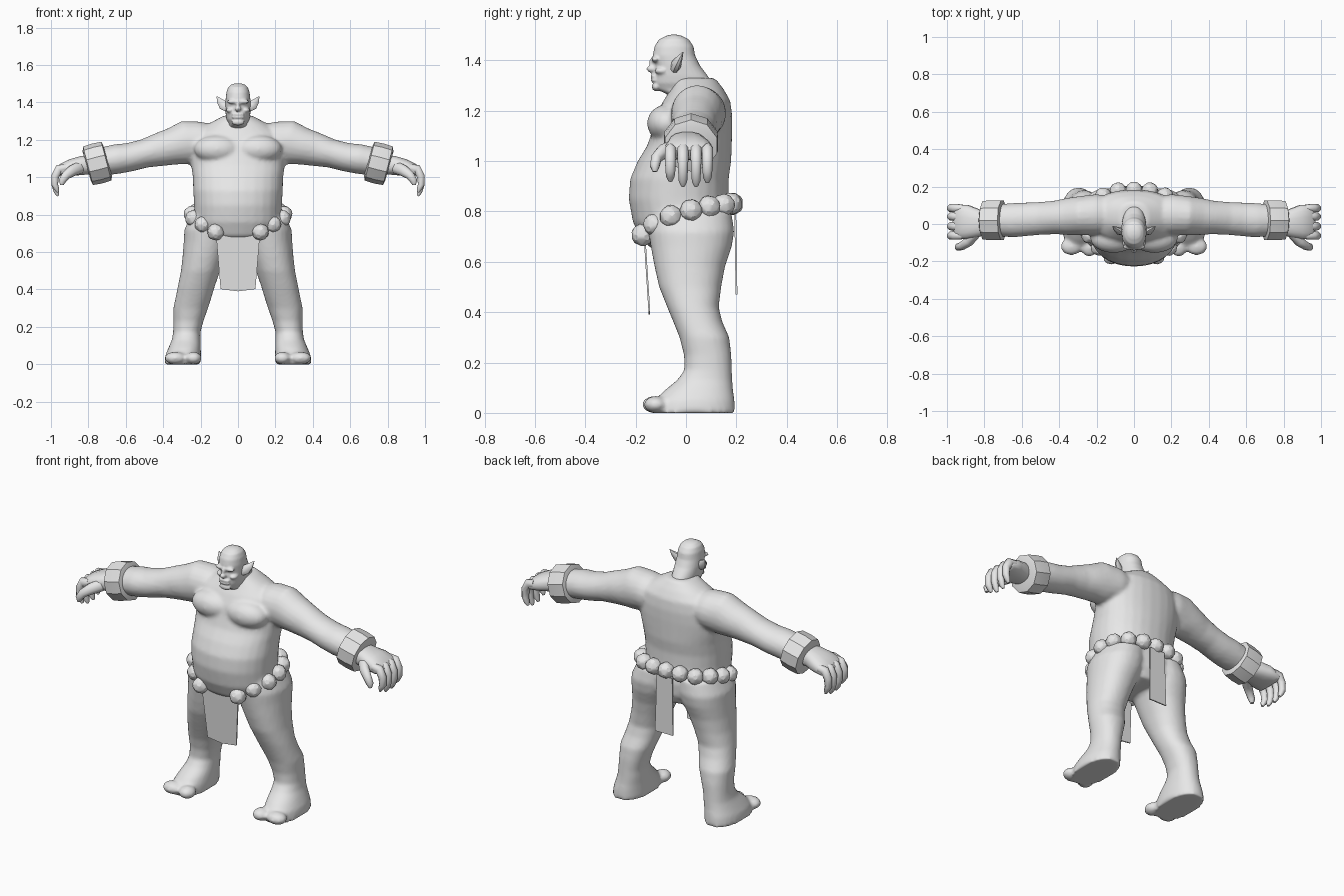
import bpy, bmesh, math
from mathutils import Vector, Matrix

skin = bpy.data.materials.new("plain_grey")
skin.diffuse_color = (0.8, 0.8, 0.8, 1)


def loft(bm, rings, n=24, power=2.0, s=1):
    """Skin a closed tube through rings given as (centre, u, v)."""
    loops = []
    for c, u, v in rings:
        loop = []
        for i in range(n):
            a = 2 * math.pi * (i + 0.5) / n
            ca, sa = math.cos(a), math.sin(a)
            p = c + u * math.copysign(abs(ca) ** (2 / power), ca) \
                  + v * math.copysign(abs(sa) ** (2 / power), sa)
            loop.append(bm.verts.new((p.x * s, p.y, p.z)))
        loops.append(loop)
    for a, b in zip(loops, loops[1:]):
        for i in range(n):
            j = (i + 1) % n
            bm.faces.new((a[i], a[j], b[j], b[i]))
    bm.faces.new(loops[0])
    bm.faces.new(loops[-1])


def stack(bm, rows, power=2.2, s=1, n=28):
    """Level rings: (z, centre x, half width, front y, back y)."""
    loft(bm, [(Vector((cx, (f + b) / 2, z)), Vector((w, 0, 0)), Vector((0, (b - f) / 2, 0)))
              for z, cx, w, f, b in rows], n, power, s)


def tube(bm, pts, n=20, power=2.0, s=1):
    """Rings across a path: (x, y, z, radius along y, other radius)."""
    pos = [Vector(p[:3]) for p in pts]
    rings = []
    for i, p in enumerate(pts):
        t = (pos[min(i + 1, len(pos) - 1)] - pos[max(i - 1, 0)]).normalized()
        y = Vector((0, 1, 0))
        u = (y - t * y.dot(t)).normalized()
        rings.append((pos[i], u * p[3], t.cross(u) * p[4]))
    loft(bm, rings, n, power, s)


def blob(bm, c, r, s=1):
    m = Matrix.Translation((c[0] * s, c[1], c[2])) @ Matrix.Diagonal((*r, 1))
    bmesh.ops.create_uvsphere(bm, u_segments=20, v_segments=12, radius=1, matrix=m)


def finish(name, bm, voxel=0, smooth=0, angle=40):
    bmesh.ops.recalc_face_normals(bm, faces=bm.faces)
    me = bpy.data.meshes.new(name)
    bm.to_mesh(me)
    bm.free()
    me.materials.append(skin)
    ob = bpy.data.objects.new(name, me)
    bpy.context.collection.objects.link(ob)
    if voxel:
        m = ob.modifiers.new("fuse", 'REMESH')
        m.mode, m.voxel_size, m.use_smooth_shade = 'VOXEL', voxel, True
        m = ob.modifiers.new("soften", 'SMOOTH')
        m.factor, m.iterations = 0.5, smooth
    elif angle:
        bpy.ops.object.select_all(action='DESELECT')
        ob.select_set(True)
        bpy.context.view_layer.objects.active = ob
        bpy.ops.object.shade_smooth_by_angle(angle=math.radians(angle))
    return ob


# Body: torso, chest, arms, legs and feet fused together
bm = bmesh.new()
stack(bm, [(.63, 0, .14, -.11, .15), (.69, 0, .21, -.18, .18), (.76, 0, .235, -.212, .185),
           (.85, 0, .235, -.228, .17), (.93, 0, .24, -.222, .17), (1.0, 0, .242, -.192, .18),
           (1.06, 0, .25, -.155, .182), (1.12, 0, .255, -.135, .184), (1.18, 0, .25, -.12, .184),
           (1.24, 0, .23, -.09, .176), (1.285, 0, .16, -.06, .15), (1.33, 0, .075, -.04, .115)])
for s in (1, -1):
    blob(bm, (.11, -.075, 1.15), (.125, .08, .075), s)
    tube(bm, [(.12, .05, 1.19, .10, .09), (.20, .05, 1.19, .11, .108), (.28, .045, 1.185, .105, .118),
              (.35, .04, 1.165, .10, .10), (.42, .035, 1.148, .09, .09), (.50, .03, 1.127, .088, .077),
              (.58, .025, 1.107, .09, .077), (.65, .02, 1.097, .092, .08), (.72, .02, 1.085, .086, .076),
              (.80, .015, 1.07, .07, .055)], s=s)
    stack(bm, [(0, .297, .098, -.135, .195), (.05, .293, .095, -.125, .193), (.09, .285, .086, -.085, .187),
               (.13, .277, .077, -.035, .184), (.17, .274, .073, -.006, .182), (.23, .265, .08, -.008, .18),
               (.30, .253, .093, -.026, .172), (.36, .237, .096, -.05, .145), (.42, .222, .099, -.075, .13),
               (.50, .20, .105, -.107, .14), (.58, .18, .116, -.125, .155), (.66, .16, .13, -.14, .182),
               (.72, .15, .137, -.15, .192), (.80, .13, .12, -.15, .18)], s=s)
    blob(bm, (.238, -.125, .033), (.044, .05, .034), s)   # inner toe
    blob(bm, (.335, -.12, .033), (.058, .047, .034), s)   # outer toes
finish("body", bm, .011, 4)

# Head with brow, nose, lips and jaw
bm = bmesh.new()
stack(bm, [(1.22, 0, .08, -.04, .13), (1.265, 0, .064, -.075, .13), (1.285, 0, .052, -.118, .12),
           (1.31, 0, .062, -.13, .105), (1.34, 0, .066, -.13, .085), (1.38, 0, .068, -.124, .055),
           (1.42, 0, .066, -.132, .036), (1.455, 0, .062, -.125, .03), (1.482, 0, .052, -.108, .012),
           (1.497, 0, .034, -.08, -.015), (1.502, 0, .012, -.06, -.035)], n=32)
blob(bm, (0, -.135, 1.366), (.017, .022, .014))
blob(bm, (0, -.13, 1.386), (.010, .017, .028))
blob(bm, (0, -.127, 1.337), (.034, .014, .008))
blob(bm, (0, -.124, 1.321), (.036, .016, .007))
blob(bm, (0, -.118, 1.295), (.036, .018, .018))
for s in (1, -1):
    blob(bm, (.026, -.122, 1.404), (.034, .016, .011), s)
    blob(bm, (.042, -.095, 1.358), (.022, .03, .014), s)
finish("head", bm, .006, 2)

for s, side in ((1, "left"), (-1, "right")):
    # Pointed ear
    bm = bmesh.new()
    tube(bm, [(.055, -.045, 1.368, .018, .022), (.078, -.038, 1.385, .02, .028),
              (.098, -.025, 1.408, .012, .017), (.113, -.012, 1.432, .002, .002)], 8, s=s)
    finish("ear_" + side, bm)

    # Chunky wrist cuff
    bm = bmesh.new()
    tube(bm, [(.697, .02, 1.088, .085, .085), (.704, .02, 1.086, .11, .107),
              (.755, .02, 1.073, .112, .11), (.802, .02, 1.061, .108, .106),
              (.809, .02, 1.059, .08, .08)], 10, s=s)
    finish("cuff_" + side, bm, angle=30)

    # Palm, curled fingers and thumb
    bm = bmesh.new()
    tube(bm, [(.77, .01, 1.065, .06, .05), (.83, .005, 1.064, .075, .052), (.89, .01, 1.052, .092, .046),
              (.94, .012, 1.037, .094, .036), (.96, .012, 1.025, .085, .022)], 16, 2.5, s)
    for y, low in ((-.062, .92), (-.012, .90), (.04, .90), (.085, .915)):
        tube(bm, [(.92, y, 1.05, .021, .022), (.957, y, 1.045, .024, .026), (.978, y, 1.005, .023, .023),
                  (.98, y, .96, .021, .019), (.97, y, low + .02, .018, .015), (.962, y, low, .008, .007)],
             8, s=s)
    tube(bm, [(.85, -.05, 1.05, .03, .035), (.885, -.095, 1.035, .026, .032), (.92, -.118, 1.01, .022, .025),
              (.94, -.124, .98, .02, .021), (.942, -.124, .958, .01, .01)], 8, s=s)
    finish("hand_" + side, bm, angle=60)

# Bead belt, low at the front and open over the belly
half = [(.085, .178, .83), (.165, .15, .825), (.22, .092, .818), (.246, .02, .803),
        (.238, -.06, .78), (.187, -.125, .748), (.12, -.172, .707)]
beads = [(0, .183, .83)] + half + [(-x, y, z) for x, y, z in half]
for i, p in enumerate(beads):
    bm = bmesh.new()
    turn = Matrix.Rotation(i * 0.9, 4, 'Z') @ Matrix.Rotation(i * 0.6, 4, 'X')
    bmesh.ops.create_icosphere(bm, subdivisions=1, radius=.053, matrix=Matrix.Translation(p) @ turn)
    bmesh.ops.bevel(bm, geom=bm.verts[:] + bm.edges[:], offset=.008, segments=1, affect='EDGES')
    finish("bead_%02d" % i, bm, angle=30)


# Hanging cloths, front and back
def cloth(name, outline):
    bm = bmesh.new()
    f = bm.faces.new([bm.verts.new(p) for p in outline])
    g = bmesh.ops.extrude_face_region(bm, geom=[f])
    bmesh.ops.translate(bm, vec=(0, .007, 0), verts=[v for v in g["geom"] if isinstance(v, bmesh.types.BMVert)])
    finish(name, bm, angle=0)


cloth("front_cloth", [(-.118, -.168, .70), (.118, -.168, .70), (.093, -.149, .402),
                      (0, -.149, .39), (-.093, -.149, .402)])
cloth("back_cloth", [(-.05, .192, .80), (.05, .192, .80), (.058, .197, .47), (-.058, .197, .47)])
